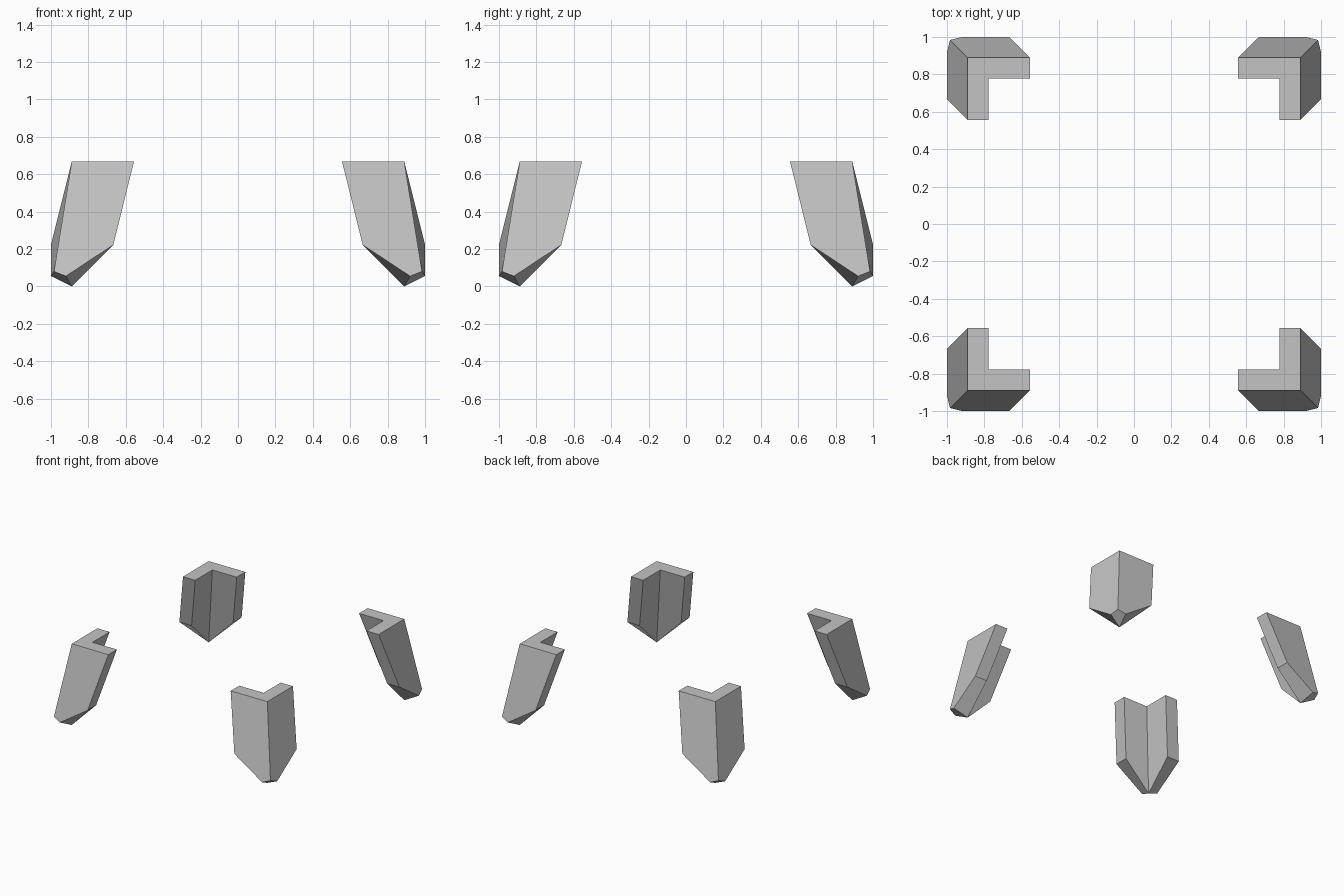
import bpy
import bmesh
from mathutils import Vector

if "Cube" in bpy.data.objects:
    bpy.data.objects.remove(bpy.data.objects["Cube"], do_unlink=True)

grey = bpy.data.materials.new("light grey")
grey.use_nodes = True
colour = (0.55, 0.55, 0.55, 1)
grey.diffuse_color = colour
grey.node_tree.nodes["Principled BSDF"].inputs["Base Color"].default_value = colour

TOP, KNEE = 0.667, 0.222

# Points on the corner diagonal, shared by both arms
outer_top = (0.889, 0.889, TOP)
inner_top = (0.778, 0.778, TOP)
outer_toe = (0.984, 0.984, 0.08)
inner_toe = (0.889, 0.889, 0)

# Points of the arm running along x
end_outer_top = (0.556, 0.889, TOP)
end_inner_top = (0.556, 0.778, TOP)
end_outer_knee = (0.667, 1, KNEE)
end_inner_knee = (0.667, 0.889, KNEE)
side_toe = (0.92, 1, 0.055)

arm_faces = [
    (outer_top, end_outer_top, end_outer_knee, side_toe, outer_toe),
    (inner_top, end_inner_top, end_inner_knee, inner_toe),
    (end_outer_top, end_inner_top, end_inner_knee, end_outer_knee),
    (end_outer_knee, end_inner_knee, inner_toe, side_toe),
    (outer_top, end_outer_top, end_inner_top, inner_top),
]


def swap(p):
    """Mirror a point across the corner diagonal."""
    return (p[1], p[0], p[2])


def build_foot(name, sx, sy):
    bm = bmesh.new()
    toe_face = (inner_toe, side_toe, outer_toe, swap(side_toe))
    faces = arm_faces + [tuple(map(swap, f)) for f in arm_faces] + [toe_face]
    for points in faces:
        bm.faces.new([bm.verts.new(Vector((x * sx, y * sy, z))) for x, y, z in points])
    bmesh.ops.remove_doubles(bm, verts=bm.verts, dist=0.001)
    # Join the two halves of the flat L-shaped top
    seam = [e for e in bm.edges if len(e.link_faces) == 2
            and all(v.co.z > TOP - 0.01 for f in e.link_faces for v in f.verts)]
    bmesh.ops.dissolve_edges(bm, edges=seam, use_verts=False)
    bmesh.ops.recalc_face_normals(bm, faces=bm.faces)
    mesh = bpy.data.meshes.new(name)
    bm.to_mesh(mesh)
    bm.free()
    mesh.materials.append(grey)
    bpy.context.collection.objects.link(bpy.data.objects.new(name, mesh))


# One corner foot in each quadrant
for end, sy in (("front", -1), ("back", 1)):
    for side, sx in (("left", 1), ("right", -1)):
        build_foot(f"{end}_{side}_foot", sx, sy)
